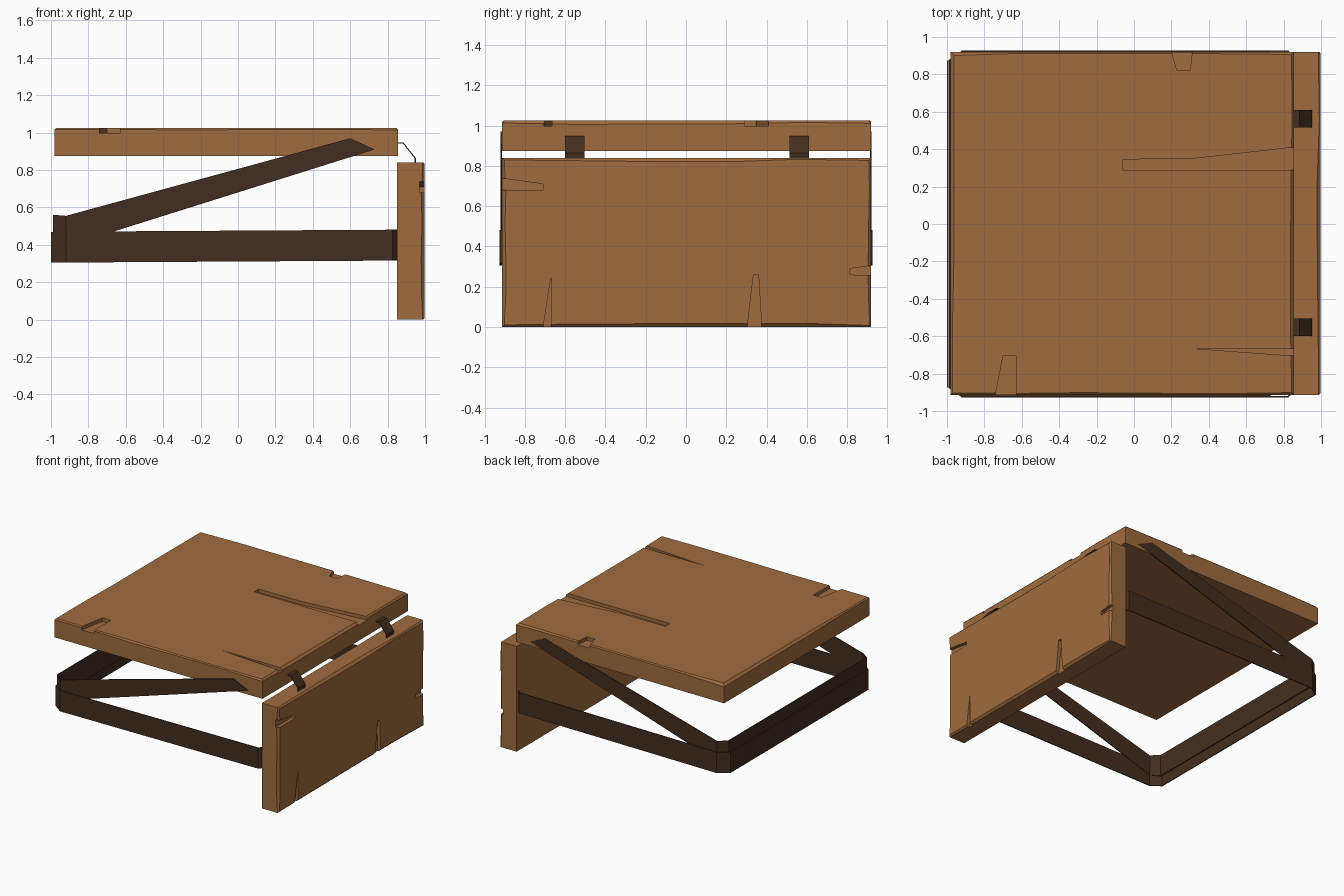
import bpy, bmesh, random
from mathutils import Vector

if "Cube" in bpy.data.objects:
    bpy.data.objects.remove(bpy.data.objects["Cube"])

random.seed(4)


def material(name, color):
    m = bpy.data.materials.new(name)
    m.diffuse_color = (*color, 1)
    m.use_nodes = True
    m.node_tree.nodes["Principled BSDF"].inputs["Base Color"].default_value = m.diffuse_color
    return m


WOOD = material("wood", (0.35, 0.15, 0.05))
DARK = material("dark_strap", (0.055, 0.027, 0.014))


def new_object(name, bm, mat, recalc=True):
    if recalc:
        bmesh.ops.recalc_face_normals(bm, faces=bm.faces)
    me = bpy.data.meshes.new(name)
    bm.to_mesh(me)
    bm.free()
    me.materials.append(mat)
    ob = bpy.data.objects.new(name, me)
    bpy.context.collection.objects.link(ob)
    return ob


def loft(bm, rings):
    """Closed rings of points, joined and capped."""
    vs = [[bm.verts.new(p) for p in r] for r in rings]
    n = len(vs[0])
    for a, b in zip(vs, vs[1:]):
        for i in range(n):
            j = (i + 1) % n
            bm.faces.new((a[i], a[j], b[j], b[i]))
    bm.faces.new(vs[0][::-1])
    bm.faces.new(vs[-1])


def plank(name, u, v, h, to_world, cracks):
    """Worn slab: irregular chamfer on the face at h[1], with cracks cut in."""
    corners = [(u[0], v[0]), (u[1], v[0]), (u[1], v[1]), (u[0], v[1])]
    low, rim, top = [], [], []
    cu, cv = sum(u) / 2, sum(v) / 2
    for k in range(4):
        a, b = Vector(corners[k]), Vector(corners[(k + 1) % 4])
        for t in (0, 0.2, 0.38, 0.6, 0.82):
            p = a.lerp(b, t)
            r = random.uniform(0.006, 0.02)
            du = r if p.x < cu else -r
            dv = r if p.y < cv else -r
            if t:
                du, dv = (0, dv) if k % 2 == 0 else (du, 0)
            low.append(to_world(p.x, p.y, h[0]))
            rim.append(to_world(p.x, p.y, h[1] - r))
            top.append(to_world(p.x + du, p.y + dv, h[1]))
    bm = bmesh.new()
    loft(bm, [low, rim, top])
    ob = new_object(name, bm, WOOD)

    # cracks and edge notches
    bm = bmesh.new()
    for poly in cracks:
        loft(bm, [[to_world(x, y, z) for x, y in poly]
                  for z in (h[1] - 0.027, h[1] + 0.05)])
    cutter = new_object(name + "_cutter", bm, WOOD)
    cutter.hide_render = True
    mod = ob.modifiers.new("cracks", "BOOLEAN")
    mod.operation, mod.solver, mod.object = "DIFFERENCE", "EXACT", cutter
    dg = bpy.context.evaluated_depsgraph_get()
    me = bpy.data.meshes.new_from_object(ob.evaluated_get(dg))
    ob.modifiers.clear()
    ob.data = me
    bpy.data.objects.remove(cutter)


def sheet(name, pairs, thickness):
    """Thin bent strip through pairs of (low, high) points."""
    bm = bmesh.new()
    vs = [(bm.verts.new(a), bm.verts.new(b)) for a, b in pairs]
    for (l0, h0), (l1, h1) in zip(vs, vs[1:]):
        bm.faces.new((l0, h0, h1, l1))
    ob = new_object(name, bm, DARK, recalc=False)
    mod = ob.modifiers.new("thickness", "SOLIDIFY")
    mod.thickness, mod.offset = thickness, -1


def u_strap(name, half):
    """Strap wrapped round three sides: front half plus its mirror image."""
    flip = [tuple((x, -y, z) for x, y, z in pair) for pair in reversed(half)]
    sheet(name, half + flip, 0.008)


# horizontal top board
plank("top_board", (-0.98, 0.855), (-0.913, 0.92), (0.875, 1.025),
      lambda a, b, c: (a, b, c),
      [[(0.9, 0.29), (0.9, 0.415), (0.32, 0.35), (-0.06, 0.345), (-0.06, 0.29)],
       [(0.9, -0.708), (0.9, -0.665), (0.31, -0.665)],
       [(-0.75, -0.96), (-0.63, -0.96), (-0.63, -0.705), (-0.7, -0.705)],
       [(0.19, 0.96), (0.23, 0.82), (0.3, 0.82), (0.315, 0.96)]])

# upright end board
plank("end_board", (-0.913, 0.92), (0, 0.84), (0.85, 0.998),
      lambda a, b, c: (c, a, b),
      [[(-0.96, 0.68), (-0.71, 0.68), (-0.71, 0.71), (-0.96, 0.745)],
       [(-0.715, -0.04), (-0.67, -0.04), (-0.67, 0.255)],
       [(0.3, -0.04), (0.378, -0.04), (0.36, 0.26), (0.335, 0.26)],
       [(0.96, 0.31), (0.815, 0.29), (0.815, 0.26), (0.96, 0.255)]])

# level strap and rising strap
level = [(0.85, -0.9), (0.825, -0.927), (-0.92, -0.927), (-1.0, -0.87)]
u_strap("level_strap", [((x, y, 0.305 + 0.006 * (x + 1)),
                         (x, y, 0.47 + 0.006 * (x + 1))) for x, y in level])
u_strap("rising_strap", [((0.73, -0.922, 0.91), (0.6, -0.922, 0.97)),
                         ((-0.92, -0.922, 0.392), (-0.92, -0.922, 0.555)),
                         ((-0.988, -0.87, 0.385), (-0.988, -0.87, 0.56))])

# two bent hinge tabs
profile = [(0.85, 0.942), (0.882, 0.942), (0.945, 0.862), (0.945, 0.835)]
for name, y0, y1 in (("front_hinge", -0.6, -0.505), ("back_hinge", 0.515, 0.61)):
    sheet(name, [((x, y1, z), (x, y0, z)) for x, z in reversed(profile)], 0.006)
